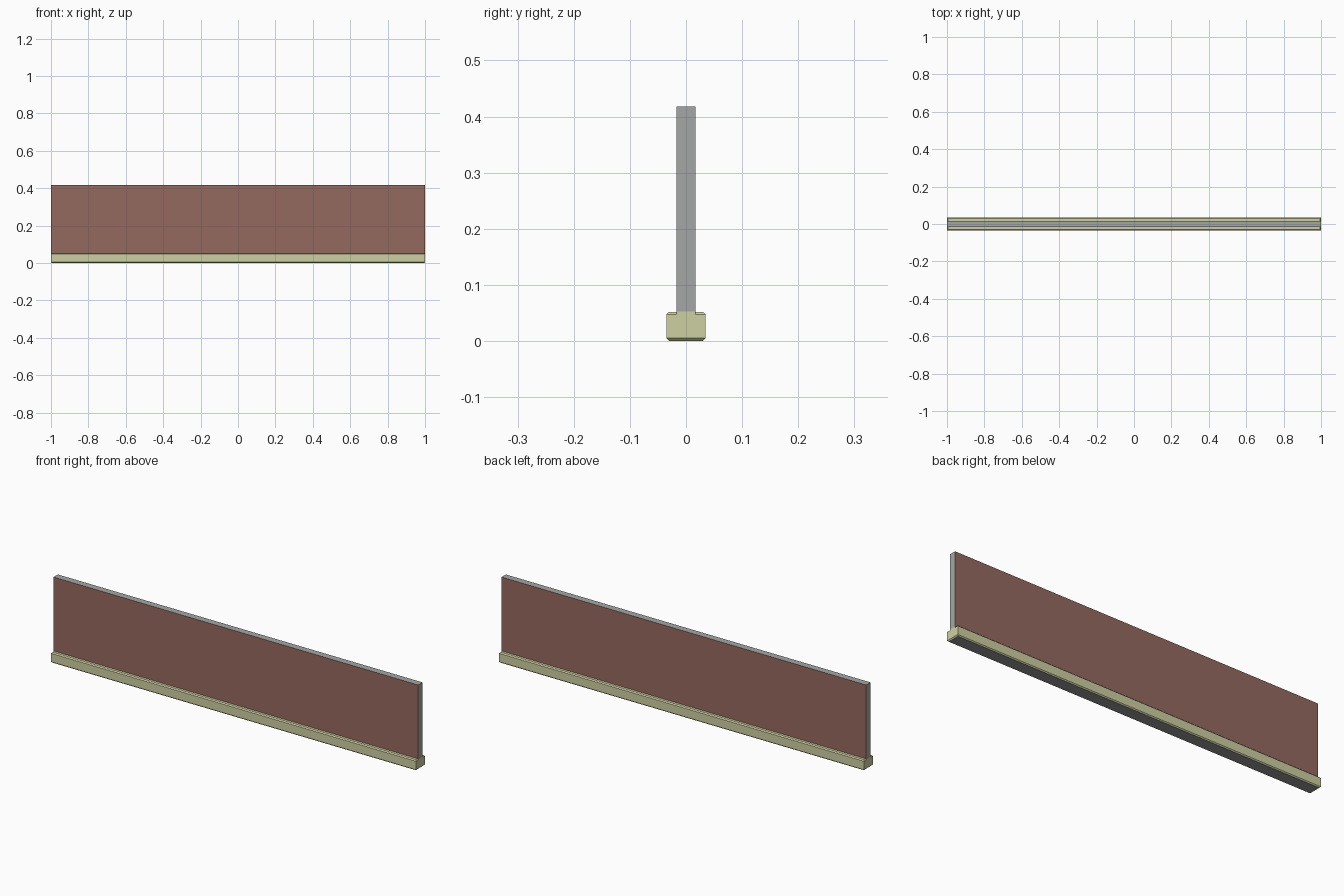
import bpy, bmesh

if "Cube" in bpy.data.objects:
    bpy.data.objects.remove(bpy.data.objects["Cube"])

def material(name, srgb):
    m = bpy.data.materials.new(name)
    lin = [((c / 255 + 0.055) / 1.055) ** 2.4 for c in srgb]
    m.diffuse_color = (*lin, 1)
    m.use_nodes = True
    m.node_tree.nodes["Principled BSDF"].inputs["Base Color"].default_value = m.diffuse_color
    return m

brown = material("brown", (149, 106, 95))
grey = material("grey", (165, 166, 166))
khaki = material("khaki", (206, 207, 162))
dark = material("dark_grey", (150, 150, 150))

def box(name, x, y, z, mats, rule=None, bevel=0):
    """Box from (min, max) ranges; the rule picks a material from each face normal."""
    bm = bmesh.new()
    bmesh.ops.create_cube(bm, size=1)
    for v in bm.verts:
        v.co = [r[0] if c < 0 else r[1] for c, r in zip(v.co, (x, y, z))]
    if bevel:  # chamfer only the top and bottom rims
        rims = [e for e in bm.edges if abs(e.verts[0].co.z - e.verts[1].co.z) < 1e-6]
        bmesh.ops.bevel(bm, geom=rims, offset=bevel, segments=1, affect='EDGES')
    bm.normal_update()
    for f in bm.faces:
        f.material_index = rule(f.normal) if rule else 0
    me = bpy.data.meshes.new(name)
    bm.to_mesh(me)
    bm.free()
    for m in mats:
        me.materials.append(m)
    ob = bpy.data.objects.new(name, me)
    bpy.context.collection.objects.link(ob)

# Panel: brown faces, grey edges
box("panel", (-0.9995, 0.9995), (-0.017, 0.017), (0.04, 0.418), [grey, brown],
    lambda n: int(abs(n.y) > 0.9))

# Base rail with chamfered rims and a dark underside
box("base_rail", (-1, 1), (-0.035, 0.035), (0.0, 0.052), [khaki, dark],
    lambda n: int(n.z < -0.9), bevel=0.005)

# Small end tongues of the rail under the panel
for side, s in (("left", -1), ("right", 1)):
    box(side + "_tongue", sorted((s * 0.99, s)), (-0.0165, 0.0165), (0.03, 0.053), [khaki])
